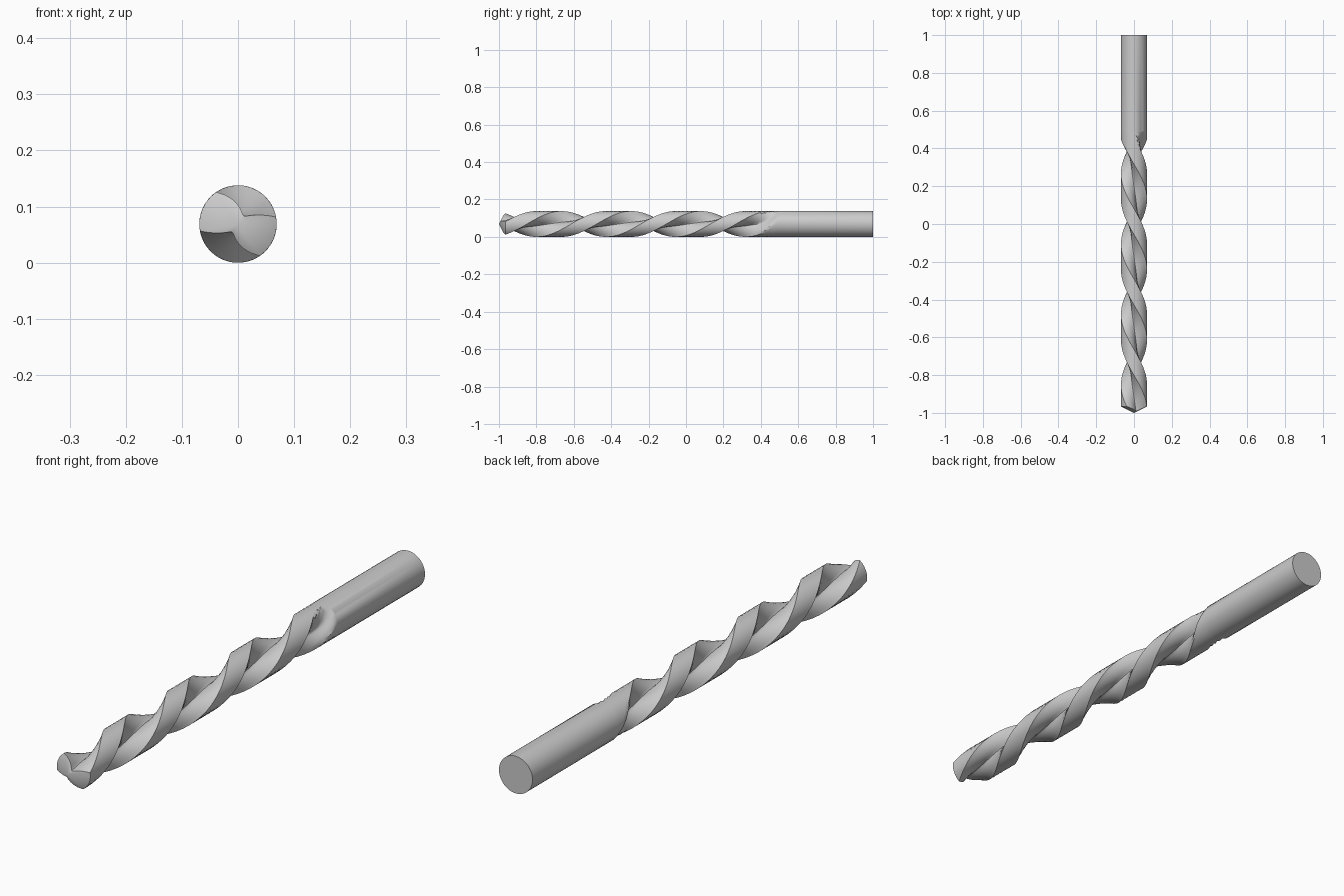
import bpy, bmesh
from math import radians, sin, cos, pi

if "Cube" in bpy.data.objects:
    bpy.data.objects.remove(bpy.data.objects["Cube"])

R = 0.069            # body radius
WEB = 0.018          # core radius between the flutes
PITCH = 0.745        # length of one full flute turn
HALF_FLUTE = radians(57)
FLUTE_END = 0.49
LAND_STEPS, FLUTE_STEPS = 6, 14


def twist(y):
    return 2 * pi * (min(y, FLUTE_END) - 0.385) / PITCH


# Two-fluted cross-section as (angle, radius) pairs
section = []
for half in (0, pi):
    for i in range(FLUTE_STEPS):
        u = -1 + 2 * i / FLUTE_STEPS
        section.append((half + u * HALF_FLUTE, WEB + (R - WEB) * abs(u) ** 1.9))
    land = pi - 2 * HALF_FLUTE
    for i in range(LAND_STEPS):
        section.append((half + HALF_FLUTE + land * i / LAND_STEPS, R))


def ring(bm, y, conical=False):
    # Flutes get shallower toward the shank
    t = max(0, min(1, (y - 0.36) / (FLUTE_END - 0.36)))
    verts = []
    for a, r in section:
        r = min(R, r + (R - WEB) * t ** 1.6)
        yy = -1 + 0.5 * r if conical else y
        b = a + twist(yy)
        verts.append(bm.verts.new((r * cos(b), yy, R + r * sin(b))))
    return verts


bm = bmesh.new()
# Cone-shaped tip, twisted fluted body, plain shank
rings = [ring(bm, -1, True)]
count = 64
for i in range(count + 1):
    rings.append(ring(bm, -0.955 + (FLUTE_END + 0.955) * i / count))
rings.append(ring(bm, 1.0))
n = len(section)
for p, q in zip(rings, rings[1:]):
    for i in range(n):
        j = (i + 1) % n
        bm.faces.new((p[i], p[j], q[j], q[i]))
tip = bm.verts.new((0, -1, R))
for i in range(n):
    bm.faces.new((tip, rings[0][(i + 1) % n], rings[0][i]))
bm.faces.new(rings[-1])
bmesh.ops.recalc_face_normals(bm, faces=bm.faces)

mesh = bpy.data.meshes.new("twist_drill_bit")
bm.to_mesh(mesh)
bm.free()
drill = bpy.data.objects.new("twist_drill_bit", mesh)
bpy.context.collection.objects.link(drill)
bpy.context.view_layer.objects.active = drill
drill.select_set(True)
bpy.ops.object.shade_smooth_by_angle(angle=radians(25))
